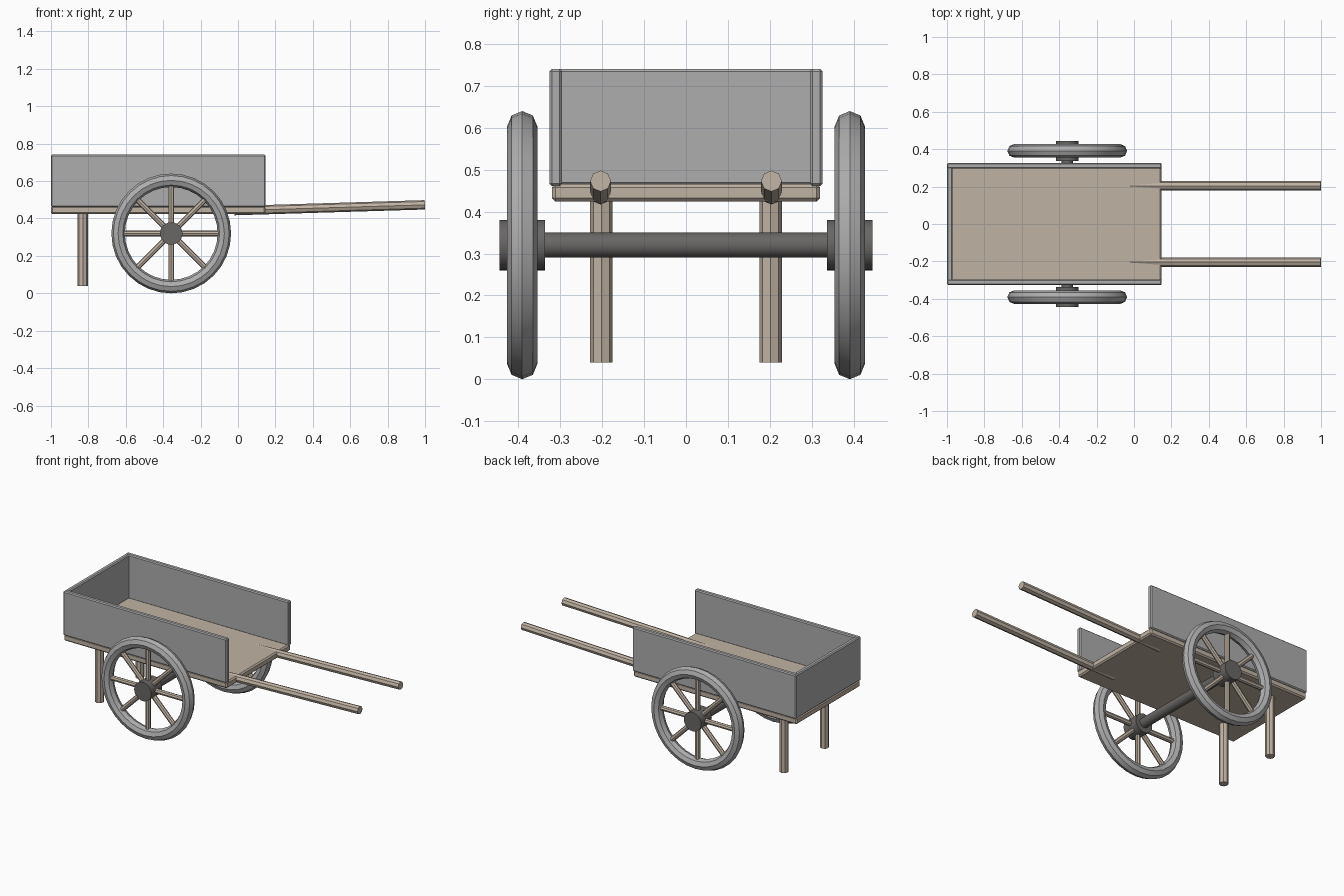
import bpy, bmesh, math
from mathutils import Vector, Matrix

if "Cube" in bpy.data.objects:
    bpy.data.objects.remove(bpy.data.objects["Cube"])


def material(name, rgb):
    m = bpy.data.materials.new(name)
    m.diffuse_color = (*rgb, 1)
    m.use_nodes = True
    m.node_tree.nodes["Principled BSDF"].inputs["Base Color"].default_value = m.diffuse_color
    return m


WOOD = material("pale wood", (0.53, 0.45, 0.37))
GREY = material("painted grey", (0.42, 0.42, 0.42))
IRON = material("dark iron", (0.14, 0.135, 0.13))


def finish(name, bm, mat):
    bmesh.ops.recalc_face_normals(bm, faces=bm.faces)
    for f in bm.faces:
        f.smooth = True
    me = bpy.data.meshes.new(name)
    bm.to_mesh(me)
    bm.free()
    me.set_sharp_from_angle(angle=math.radians(30))
    me.materials.append(mat)
    ob = bpy.data.objects.new(name, me)
    bpy.context.collection.objects.link(ob)
    return ob


def box(name, lo, hi, mat, bevel):
    lo, hi = Vector(lo), Vector(hi)
    bm = bmesh.new()
    bmesh.ops.create_cube(bm, size=1, matrix=Matrix.Translation((lo + hi) / 2)
                          @ Matrix.Diagonal((*(hi - lo), 1)))
    bmesh.ops.bevel(bm, geom=bm.edges[:], offset=bevel, segments=1, affect='EDGES')
    return finish(name, bm, mat)


def add_rod(bm, a, b, r, sides):
    a, b = Vector(a), Vector(b)
    rot = (b - a).to_track_quat('Z', 'Y').to_matrix().to_4x4()
    bmesh.ops.create_cone(bm, cap_ends=True, segments=sides, radius1=r, radius2=r,
                          depth=(b - a).length,
                          matrix=Matrix.Translation((a + b) / 2) @ rot)


def rod(name, a, b, r, sides, mat):
    bm = bmesh.new()
    add_rod(bm, a, b, r, sides)
    return finish(name, bm, mat)


def tyre(name, centre, major, minor, n=32, k=8):
    bm = bmesh.new()
    rings = []
    for i in range(n):
        t = math.tau * i / n
        ring = []
        for j in range(k):
            p = math.tau * j / k
            r = major + minor * math.cos(p)
            ring.append(bm.verts.new(centre + Vector(
                (r * math.cos(t), minor * math.sin(p), r * math.sin(t)))))
        rings.append(ring)
    for i in range(n):
        a, b = rings[i], rings[(i + 1) % n]
        for j in range(k):
            bm.faces.new((a[j], b[j], b[(j + 1) % k], a[(j + 1) % k]))
    return finish(name, bm, GREY)


# Open-fronted cargo box
box("bed", (-1, -0.32, 0.424), (0.146, 0.32, 0.466), WOOD, 0.008)
box("end_board", (-1, -0.305, 0.463), (-0.971, 0.305, 0.741), GREY, 0.006)

AX, AZ = -0.357, 0.32  # axle position

for side, s in (("left", 1), ("right", -1)):
    y0, y1 = sorted((s * 0.296, s * 0.326))
    box(f"side_board_{side}", (-1, y0, 0.461), (0.148, y1, 0.741), GREY, 0.006)

    # Pull handle and rest leg
    rod(f"handle_{side}", (-0.02, s * 0.204, 0.442), (0.999, s * 0.204, 0.473),
        0.025, 8, WOOD)
    rod(f"leg_{side}", (-0.83, s * 0.202, 0.04), (-0.83, s * 0.202, 0.44),
        0.027, 8, WOOD)

    # Wheel: tyre, hub and eight spokes
    c = Vector((AX, s * 0.391, AZ))
    tyre(f"tyre_{side}", c, 0.284, 0.036)
    rod(f"hub_{side}", c - Vector((0, 0.054, 0)), c + Vector((0, 0.054, 0)),
        0.06, 24, IRON)
    bm = bmesh.new()
    for i in range(8):
        t = math.tau * i / 8
        d = Vector((math.cos(t), 0, math.sin(t)))
        add_rod(bm, c + d * 0.04, c + d * 0.27, 0.0155, 8)
    finish(f"spokes_{side}", bm, WOOD)

rod("axle", (AX, -0.39, AZ), (AX, 0.39, AZ), 0.03, 24, IRON)
